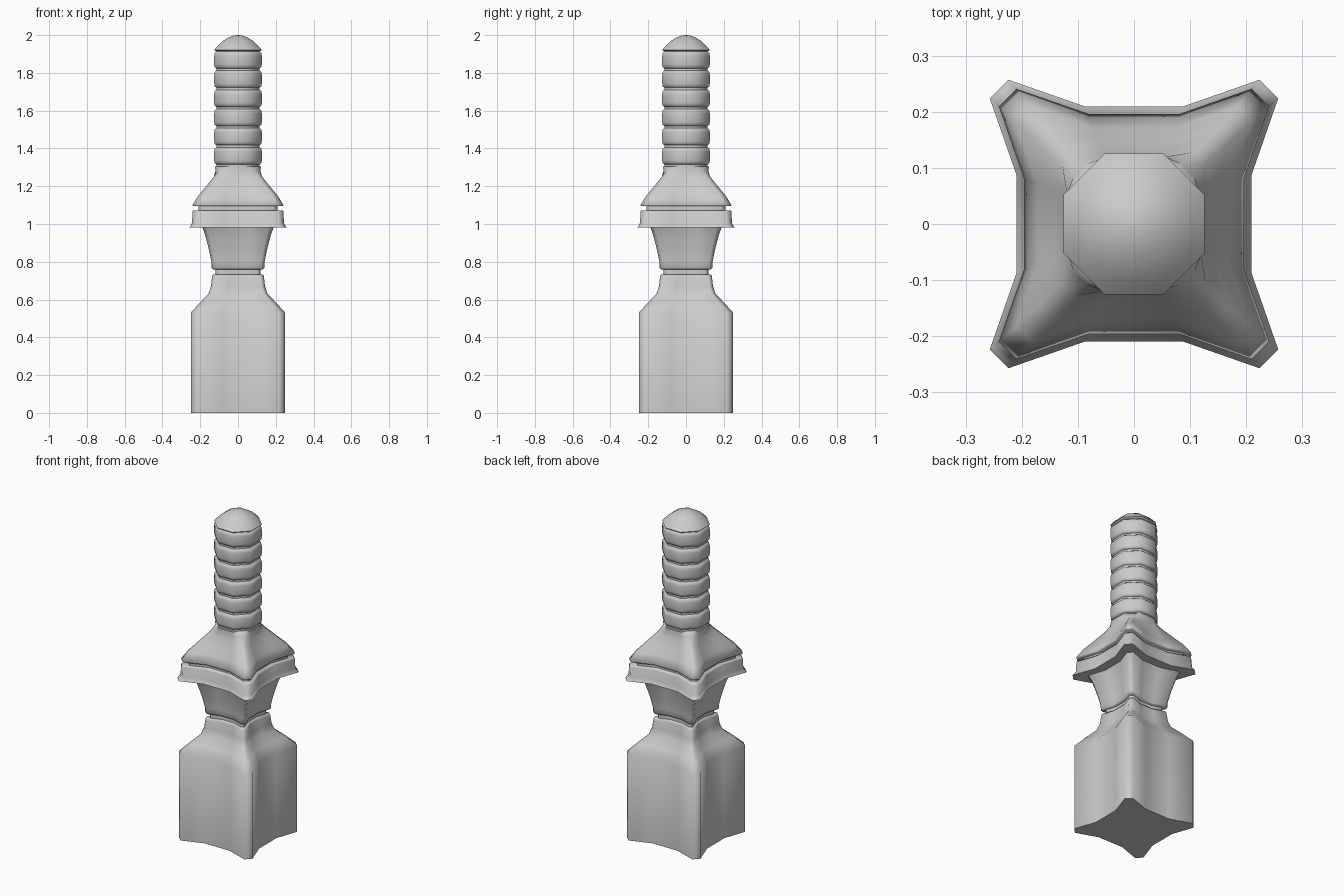
import bpy, bmesh, math

cube = bpy.data.objects.get("Cube")
if cube:
    bpy.data.objects.remove(cube)

stone = bpy.data.materials.new("grey stone")
stone.use_nodes = True
stone.diffuse_color = (0.6, 0.6, 0.6, 1)
stone.node_tree.nodes["Principled BSDF"].inputs["Base Color"].default_value = (0.6, 0.6, 0.6, 1)


def quarter_turns(points):
    """Repeat one quadrant of an outline four times around z."""
    out = []
    for k in range(4):
        for x, y in points:
            for _ in range(k):
                x, y = -y, x
            out.append((x, y))
    return out


def star(c):
    """Square with hollow sides and clipped corners reaching out to c."""
    a, b, d = c * 0.815, c * 0.34, c * 0.87
    return quarter_turns([(a, b), (c, d), (d, c), (b, a)])


def octagon(r):
    b = r * math.tan(math.pi / 8)
    return quarter_turns([(r, b), (b, r)])


def blend(c, r, t):
    """Star outline easing into an octagon of the same point count."""
    b = r * math.tan(math.pi / 8)
    p, q = b + (r - b) * 0.67, b + (r - b) * 0.33
    eight = quarter_turns([(r, b), (p, q), (q, p), (b, r)])
    return [(x + (u - x) * t, y + (v - y) * t) for (x, y), (u, v) in zip(star(c), eight)]


def loft(name, rings, angle=72):
    """Skin a stack of (z, outline) rings and close both ends."""
    bm = bmesh.new()
    loops = [[bm.verts.new((x, y, z)) for x, y in outline] for z, outline in rings]
    for low, high in zip(loops, loops[1:]):
        n = len(low)
        for i in range(n):
            j = (i + 1) % n
            bm.faces.new((low[i], low[j], high[j], high[i]))
    bm.faces.new(loops[0][::-1])
    bm.faces.new(loops[-1])
    mesh = bpy.data.meshes.new(name)
    bm.to_mesh(mesh)
    bm.free()
    mesh.materials.append(stone)
    obj = bpy.data.objects.new(name, mesh)
    bpy.context.collection.objects.link(obj)
    bpy.ops.object.select_all(action="DESELECT")
    obj.select_set(True)
    bpy.context.view_layer.objects.active = obj
    bpy.ops.object.shade_smooth_by_angle(angle=math.radians(angle))
    return obj


def star_stack(name, profile):
    return loft(name, [(z, star(c)) for z, c in profile])


# Tall base block with sloping shoulders
star_stack("base_block", [(0, 0.25), (0.53, 0.25), (0.58, 0.205), (0.63, 0.157),
                          (0.67, 0.143), (0.725, 0.137), (0.733, 0.132)])

# Recessed joints between the stacked stones
star_stack("waist_joint", [(0.72, 0.118), (0.78, 0.118)])
star_stack("slab_joint", [(1.06, 0.21), (1.11, 0.21)])

# Flared neck
star_stack("flared_neck", [(0.76, 0.132), (0.768, 0.139), (0.80, 0.141), (0.86, 0.153),
                           (0.92, 0.168), (0.96, 0.18), (0.99, 0.193)])

# Projecting slab with a drip lip along its lower edge
star_stack("slab", [(0.982, 0.257), (0.99, 0.252), (1.005, 0.243), (1.066, 0.241),
                    (1.072, 0.236)])

# Sloping roof easing into the round shaft
roof = [(1.094, 0.235, 0), (1.10, 0.241, 0), (1.15, 0.21, 0), (1.20, 0.178, 0.12),
        (1.25, 0.148, 0.4), (1.28, 0.134, 0.75), (1.305, 0.126, 1)]
loft("roof", [(z, blend(c, 0.122, t)) for z, c, t in roof])

# Eight-sided shaft core and its six stacked bands
loft("shaft_core", [(1.29, octagon(0.114)), (1.925, octagon(0.114))])
for i in range(6):
    z = 1.316 + i * 0.1015
    band = [(0, 0.115), (0.006, 0.123), (0.02, 0.126), (0.068, 0.126), (0.083, 0.123), (0.09, 0.115)]
    loft(f"shaft_band_{i + 1}", [(z + h, octagon(r)) for h, r in band])

# Domed tip
dome = [(1.915, 0.12), (1.922, 0.126), (1.945, 0.106), (1.968, 0.082), (1.988, 0.05),
        (1.997, 0.025), (2.0, 0.004)]
loft("domed_tip", [(z, octagon(r)) for z, r in dome])
